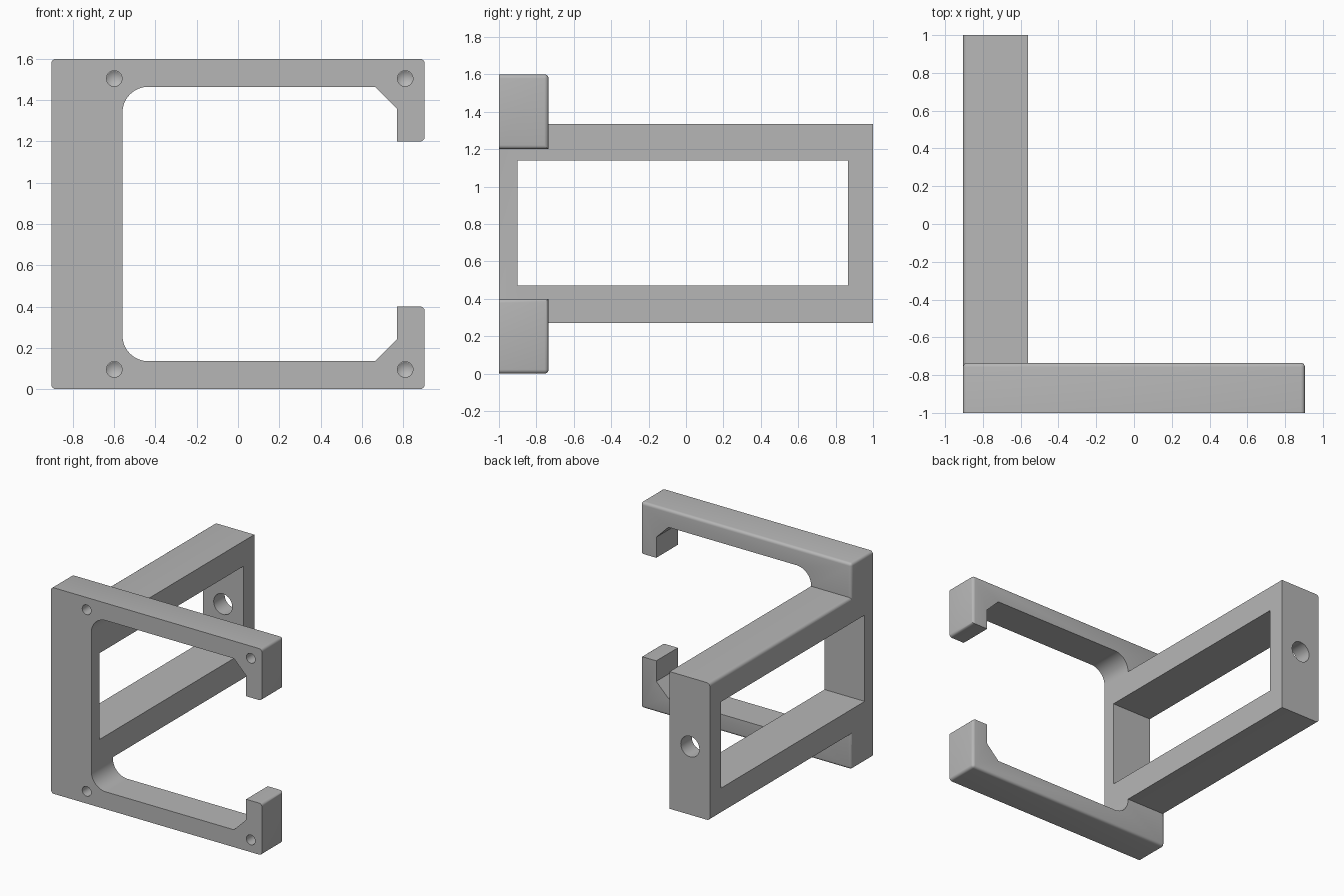
import bpy, bmesh, math
from mathutils import Matrix

if "Cube" in bpy.data.objects:
    bpy.data.objects.remove(bpy.data.objects["Cube"], do_unlink=True)

W, H = 0.905, 1.6              # half width, height
FRONT, BACK = -1.0, -0.735     # frame depth
INNER = -0.56                  # inner side of the column and arm

grey = bpy.data.materials.new("light_grey")
grey.use_nodes = True
colour = (0.47, 0.47, 0.47, 1)
grey.diffuse_color = colour
grey.node_tree.nodes["Principled BSDF"].inputs["Base Color"].default_value = colour


def finish(bm, name):
    bmesh.ops.recalc_face_normals(bm, faces=bm.faces)
    mesh = bpy.data.meshes.new(name)
    bm.to_mesh(mesh)
    bm.free()
    obj = bpy.data.objects.new(name, mesh)
    mesh.materials.append(grey)
    bpy.context.collection.objects.link(obj)
    return obj


def box(name, lo, hi, round_edges=None):
    bm = bmesh.new()
    bmesh.ops.create_cube(bm, size=1)
    for v in bm.verts:
        v.co = [a + (c + 0.5) * (b - a) for a, b, c in zip(lo, hi, v.co)]
    if round_edges:
        edges = [e for e in bm.edges if round_edges(*(v.co for v in e.verts))]
        bmesh.ops.bevel(bm, geom=edges, offset=0.025, segments=4,
                        profile=0.5, affect='EDGES')
    return finish(bm, name)


def drill(name, x, z, y0, y1, r0, r1):
    """Cutter along +y, from radius r0 at y0 to r1 at y1."""
    bm = bmesh.new()
    place = Matrix.Translation((x, (y0 + y1) / 2, z)) @ Matrix.Rotation(-math.pi / 2, 4, 'X')
    bmesh.ops.create_cone(bm, cap_ends=True, segments=32, radius1=r0, radius2=r1,
                          depth=y1 - y0, matrix=place)
    return finish(bm, name)


def combine(target, other, operation):
    mod = target.modifiers.new(operation.lower(), 'BOOLEAN')
    mod.object, mod.operation, mod.solver = other, operation, 'EXACT'
    bpy.context.view_layer.objects.active = target
    bpy.ops.object.modifier_apply(modifier=mod.name)
    bpy.data.objects.remove(other, do_unlink=True)


# C-shaped frame: lower half of the profile, mirrored for the upper half
r = 0.125
low, hook = 0.135, 0.77
half = [(-W, 0), (W, 0), (W, 0.4), (hook, 0.4), (hook, 0.24), (0.665, low)]
for i in range(13):
    a = math.radians(270 - 90 * i / 12)
    half.append((INNER + r + r * math.cos(a), low + r + r * math.sin(a)))
profile = half + [(x, H - z) for x, z in reversed(half)]

bm = bmesh.new()
face = bm.faces.new([bm.verts.new((x, FRONT, z)) for x, z in profile])
out = bmesh.ops.extrude_face_region(bm, geom=[face])
bmesh.ops.translate(bm, vec=(0, BACK - FRONT, 0),
                    verts=[g for g in out["geom"] if isinstance(g, bmesh.types.BMVert)])
bmesh.ops.recalc_face_normals(bm, faces=bm.faces)


def outer(co):
    return abs(co.x) > W - 0.001 or co.z < 0.001 or co.z > H - 0.001


# Round the outer corners and the outer rim at the back
rim = []
for e in bm.edges:
    p, q = (v.co for v in e.verts)
    if outer(p) and outer(q) and (abs(p.y - q.y) > 0.1 or min(p.y, q.y) > BACK - 0.01):
        rim.append(e)
bmesh.ops.bevel(bm, geom=rim, offset=0.022, segments=4, profile=0.5, affect='EDGES')
bracket = finish(bm, "bracket")

# Arm reaching back, rounded along its outer long edges
arm = box("arm", (-W, -0.85, 0.27), (INNER, 1, 1.335),
          lambda p, q: abs(p.y - q.y) > 1 and p.x < -W + 0.01)
combine(bracket, arm, 'UNION')

# Window through the arm
combine(bracket, box("window_cutter", (-1.2, -0.9, 0.47), (-0.4, 0.865, 1.14)), 'DIFFERENCE')

# Hole in the back wall
combine(bracket, drill("back_hole_cutter", -0.735, 0.8, 0.8, 1.1, 0.08, 0.08), 'DIFFERENCE')

# Four blind screw holes with pointed ends
for x in (-0.6, 0.81):
    for z in (0.095, H - 0.095):
        combine(bracket, drill("screw_hole_cutter", x, z, -1.05, -0.85, 0.038, 0.038), 'DIFFERENCE')
        combine(bracket, drill("screw_tip_cutter", x, z, -0.851, -0.825, 0.038, 0.0), 'DIFFERENCE')

bpy.ops.object.select_all(action='DESELECT')
bracket.select_set(True)
bpy.context.view_layer.objects.active = bracket
bpy.ops.object.shade_smooth_by_angle(angle=math.radians(30))
